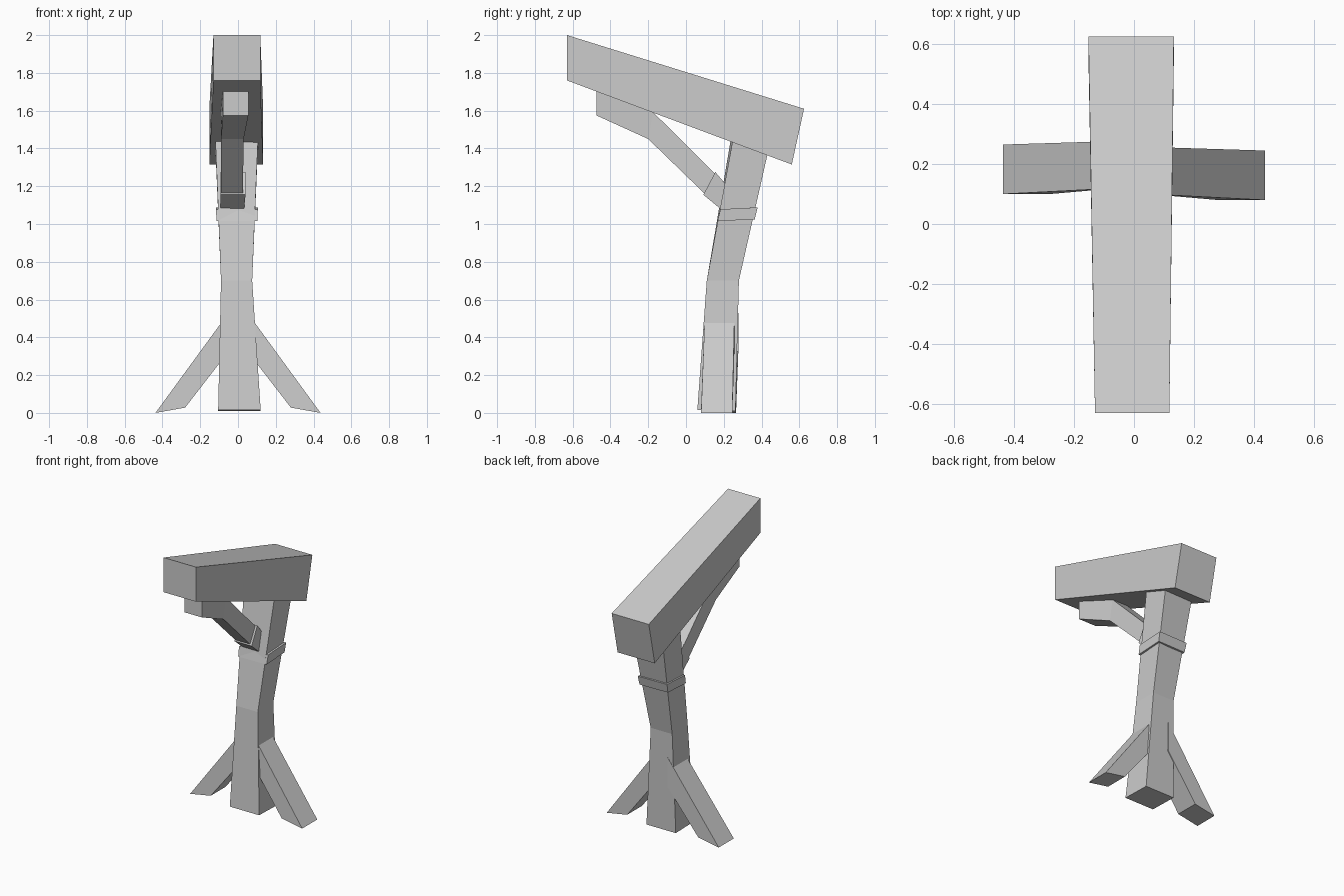
import bpy
import bmesh

cube = bpy.data.objects.get("Cube")
if cube:
    bpy.data.objects.remove(cube, do_unlink=True)

timber = bpy.data.materials.new("grey timber")
timber.use_nodes = True
timber.diffuse_color = (0.6, 0.6, 0.6, 1)
bsdf = timber.node_tree.nodes["Principled BSDF"]
bsdf.inputs["Base Color"].default_value = (0.6, 0.6, 0.6, 1)
bsdf.inputs["Roughness"].default_value = 0.9


def plank(name, sections, across="x"):
    """Loft four-sided sections: (low side, high side, edge a, edge b, twist).
    Edges are (y, z) points when across is x, and (x, z) points when it is y."""
    bm = bmesh.new()
    rings = []
    for low, high, a, b, twist in sections:
        ring = []
        for side, (h, z), t in ((low, a, 0), (high, a, twist), (high, b, twist), (low, b, 0)):
            co = (side, h + t, z) if across == "x" else (h + t, side, z)
            ring.append(bm.verts.new(co))
        rings.append(ring)
    for r, s in zip(rings, rings[1:]):
        for i in range(4):
            j = (i + 1) % 4
            bm.faces.new((r[i], r[j], s[j], s[i]))
    bm.faces.new(rings[0][::-1])
    bm.faces.new(rings[-1])
    bmesh.ops.recalc_face_normals(bm, faces=bm.faces)
    mesh = bpy.data.meshes.new(name)
    bm.to_mesh(mesh)
    bm.free()
    mesh.materials.append(timber)
    obj = bpy.data.objects.new(name, mesh)
    bpy.context.collection.objects.link(obj)
    return obj


# Bent upright, running into the beam
plank("post", [
    (-0.105, 0.12, (0.06, 0.015), (0.262, 0.01), 0),
    (-0.09, 0.075, (0.11, 0.70), (0.28, 0.70), 0),
    (-0.122, 0.108, (0.246, 1.50), (0.44, 1.46), 0.012),
])

# Thin collar around the upright
plank("post_band", [
    (-0.113, 0.102, (0.163, 1.015), (0.36, 1.025), 0.004),
    (-0.117, 0.105, (0.178, 1.078), (0.375, 1.088), 0.004),
])

# Heavy sloping beam on top
plank("top_beam", [
    (-0.13, 0.118, (-0.63, 1.76), (-0.63, 2.0), 0),
    (-0.152, 0.133, (0.56, 1.315), (0.625, 1.61), 0),
])

# Angled brace with a flat head under the beam
plank("brace", [
    (-0.08, 0.055, (-0.475, 1.575), (-0.475, 1.702), 0),
    (-0.09, 0.03, (-0.20, 1.45), (-0.175, 1.593), 0),
    (-0.09, 0.025, (0.13, 1.13), (0.22, 1.20), 0),
])

# Wider foot where the brace meets the upright
plank("brace_foot", [
    (-0.092, 0.04, (0.092, 1.155), (0.155, 1.275), 0),
    (-0.092, 0.032, (0.185, 1.078), (0.245, 1.17), 0),
])

# Splayed legs on both sides
for name, side, front, back in (("left_leg", 1, 0.08, 0.245), ("right_leg", -1, 0.10, 0.265)):
    plank(name, [
        (front, back, (side * 0.437, 0.0), (side * 0.28, 0.028), 0),
        (front + 0.02, back + 0.012, (side * 0.05, 0.53), (side * 0.05, 0.325), 0),
    ], across="y")
